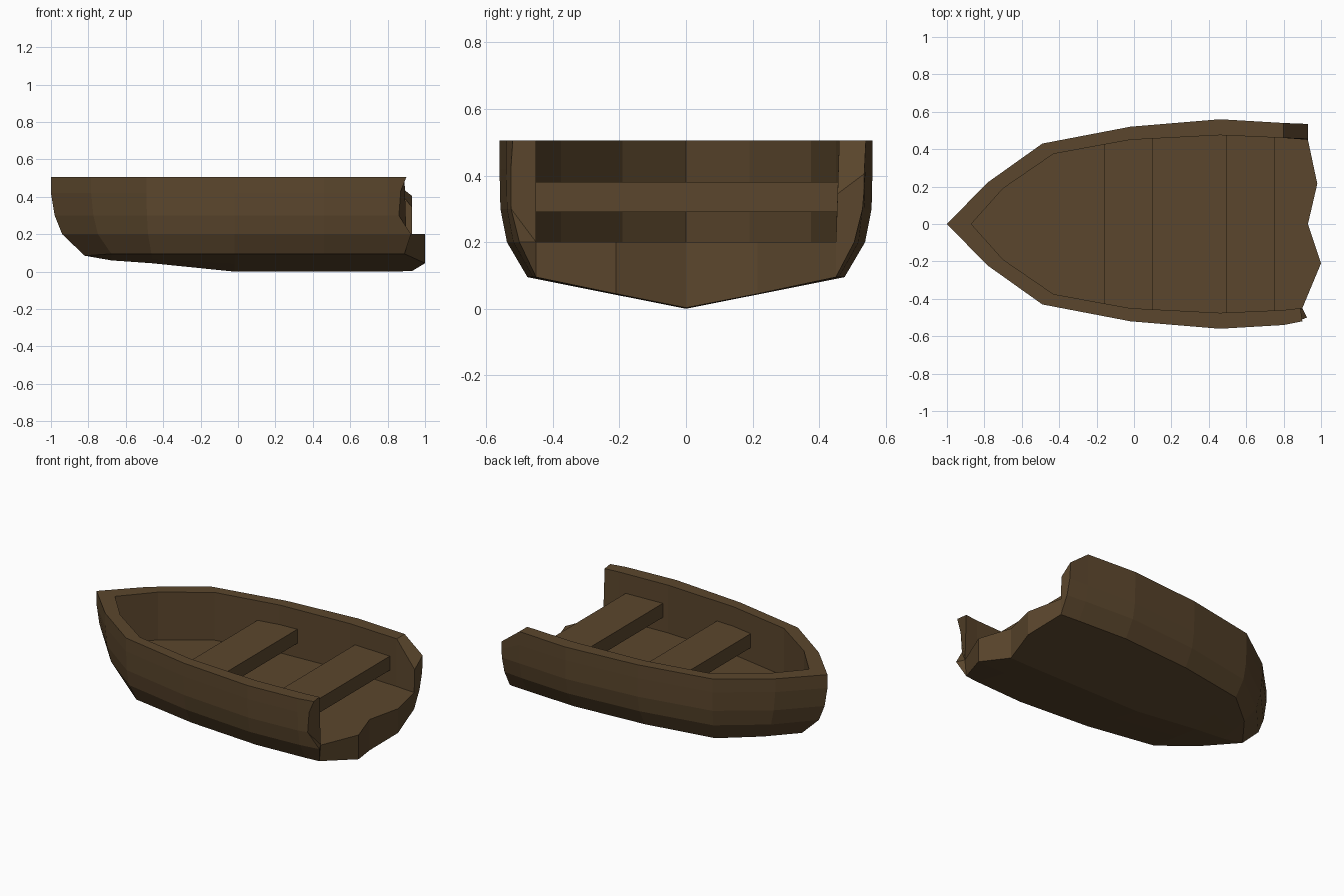
import bpy, bmesh

if "Cube" in bpy.data.objects:
    bpy.data.objects.remove(bpy.data.objects["Cube"])

wood = bpy.data.materials.new("dark_wood")
wood.diffuse_color = (0.105, 0.062, 0.026, 1)
wood.use_nodes = True
wood.node_tree.nodes["Principled BSDF"].inputs["Base Color"].default_value = wood.diffuse_color


def make(name, bm):
    bmesh.ops.remove_doubles(bm, verts=bm.verts, dist=0.0005)
    bmesh.ops.recalc_face_normals(bm, faces=bm.faces)
    mesh = bpy.data.meshes.new(name)
    bm.to_mesh(mesh)
    bm.free()
    mesh.materials.append(wood)
    ob = bpy.data.objects.new(name, mesh)
    bpy.context.collection.objects.link(ob)
    return ob


# Stations: outer x, outer half width, inner x, inner half width, keel z, bow rake
STATIONS = [
    (-1.00, 0.00, -0.87, 0.00, 0.085, 1.0),
    (-0.785, 0.22, -0.70, 0.19, 0.06, 0.6),
    (-0.49, 0.43, -0.43, 0.375, 0.045, 0.15),
    (-0.02, 0.52, -0.02, 0.45, 0.0, 0.0),
    (0.46, 0.56, 0.46, 0.475, 0.0, 0.0),
    (0.80, 0.54, 0.80, 0.46, 0.0, 0.0),
]
# Side profile: z, width factor, set-back at the bow
SIDE = [(0.505, 1, 0), (0.42, 1, 0), (0.30, 0.995, 0.02),
        (0.20, 0.96, 0.06), (0.095, 0.85, 0.18)]


def section(xo, wo, xi, wi, keel, rake):
    """Closed cross-section: one half down the side, along the keel and back."""
    def half(s):
        outer = [(xo + b * rake, s * wo * f, z) for z, f, b in SIDE]
        cx, cy, cz = outer[-1]
        if wo == 0:
            outer[-1] = (cx, cy, keel)
            cz = keel
        outer.append((cx, cy * 0.46, keel + (cz - keel) * 0.46))
        inner = [(xi, s * wi, 0.505), (xi, s * wi, 0.20), (xi, s * wi * 0.47, 0.20)]
        return outer, inner
    lo, li = half(-1)
    ro, ri = half(1)
    return (lo + [(xo + 0.18 * rake, 0, keel)] + ro[::-1]
            + ri + [(xi, 0, 0.20)] + li[::-1])


# Broken stern: same section order with ragged x positions
stern = (
    [(0.90, -0.52, 0.505), (0.87, -0.525, 0.43), (0.86, -0.525, 0.30),
     (0.925, -0.50, 0.20), (0.89, -0.45, 0.095), (1.00, -0.21, 0.045),
     (0.93, 0, 0.003), (0.98, 0.215, 0.045), (0.93, 0.45, 0.095),
     (0.93, 0.505, 0.20), (0.93, 0.53, 0.30), (0.93, 0.535, 0.36),
     (0.93, 0.535, 0.405)]
    + [(0.93, 0.455, 0.345), (0.93, 0.45, 0.20), (0.98, 0.215, 0.20),
       (0.93, 0, 0.20), (1.00, -0.21, 0.20), (0.90, -0.45, 0.20),
       (0.89, -0.45, 0.505)])

# Hull: loft through all sections and close the stern
bm = bmesh.new()
rings = [[bm.verts.new(p) for p in section(*s)] for s in STATIONS]
rings.append([bm.verts.new(p) for p in stern])
n = len(stern)
for a, b in zip(rings, rings[1:]):
    for i in range(n):
        j = (i + 1) % n
        bm.faces.new((a[i], a[j], b[j], b[i]))
e = rings[-1]
for idx in ((0, 1, 2, 18, 19), (2, 3, 18), (3, 4, 18), (4, 5, 17, 18), (5, 6, 16, 17),
            (6, 7, 15, 16), (7, 8, 14, 15), (8, 9, 14), (9, 10, 11, 12, 13, 14)):
    bm.faces.new([e[i] for i in idx])
make("hull", bm)


# Seats: planks reaching into both side walls
def seat(name, x0, w0, x1, w1):
    bm = bmesh.new()
    outline = [(x0, -w0), (x1, -w1), (x1, w1), (x0, w0)]
    base = bm.faces.new([bm.verts.new((x, y, 0.29)) for x, y in outline])
    geo = bmesh.ops.extrude_face_region(bm, geom=[base])["geom"]
    # the lower face stays as the underside
    top = [v for v in geo if isinstance(v, bmesh.types.BMVert)]
    bmesh.ops.translate(bm, verts=top, vec=(0, 0, 0.09))
    if not base.is_valid or base not in bm.faces[:]:
        bm.faces.new([v for v in bm.verts if v.co.z < 0.3])
    make(name, bm)


seat("front_seat", -0.16, 0.435, 0.10, 0.465)
seat("rear_seat", 0.495, 0.485, 0.75, 0.475)
